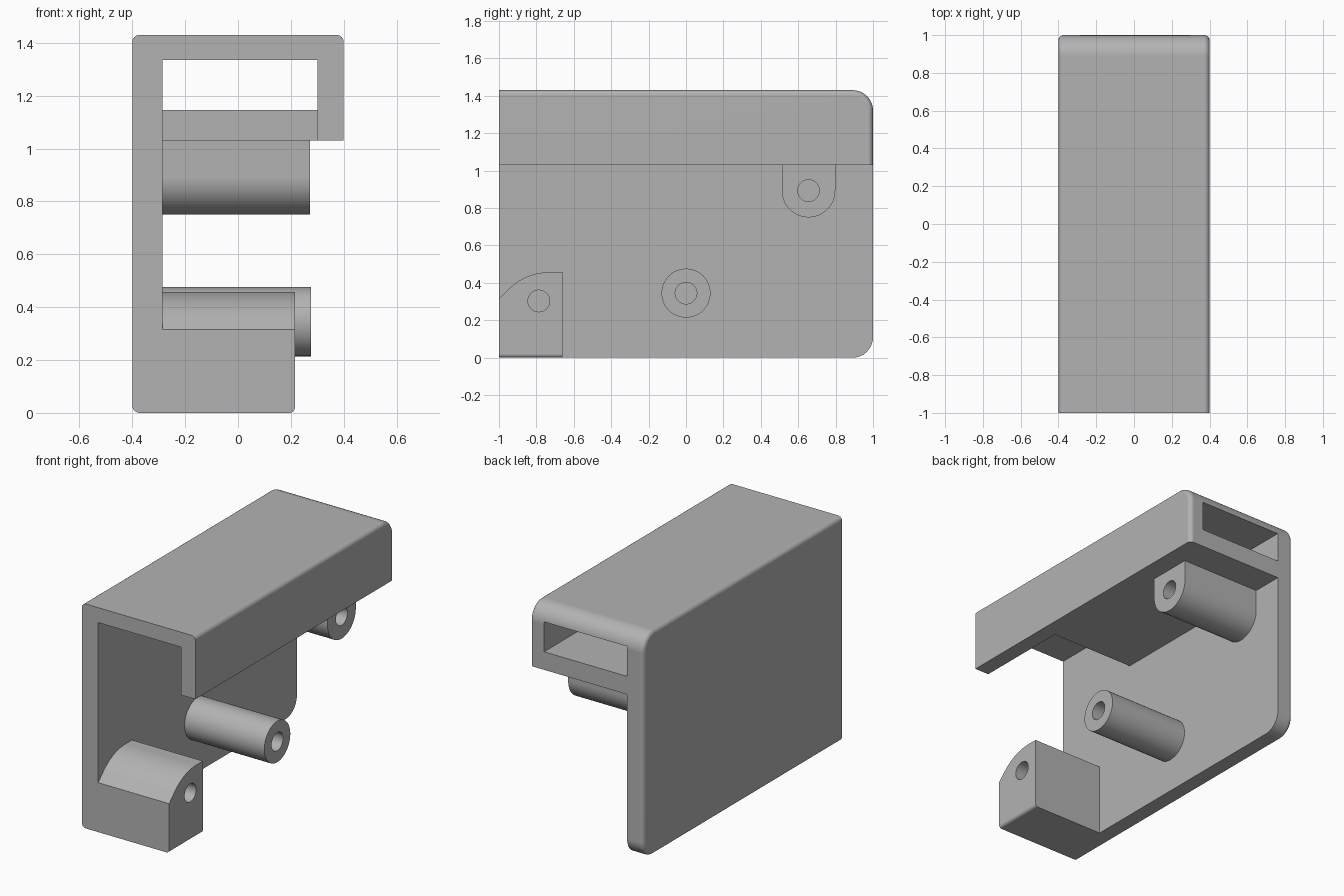
import bpy, bmesh, math

if "Cube" in bpy.data.objects:
    bpy.data.objects.remove(bpy.data.objects["Cube"], do_unlink=True)

grey = bpy.data.materials.new("plain grey")
grey.use_nodes = True
tone = (0.45, 0.45, 0.45, 1)
grey.diffuse_color = tone
grey.node_tree.nodes["Principled BSDF"].inputs["Base Color"].default_value = tone

WALL = -0.285   # inner face of the side wall
UNDER = 1.03    # underside of the shelf and lip


def arc(cy, cz, r, start, end, steps=16):
    """Points of an arc in the y-z plane, angles in degrees."""
    angles = [math.radians(start + (end - start) * i / steps) for i in range(steps + 1)]
    return [(cy + r * math.cos(a), cz + r * math.sin(a)) for a in angles]


def extrude(name, profile, x0, x1, round_edge=None, radius=0.028):
    """Extrude a y-z profile along x, rounding the edges picked by round_edge."""
    bm = bmesh.new()
    face = bm.faces.new([bm.verts.new((x0, y, z)) for y, z in profile])
    out = bmesh.ops.extrude_face_region(bm, geom=[face])
    for v in out["geom"]:
        if isinstance(v, bmesh.types.BMVert):
            v.co.x = x1
    bmesh.ops.recalc_face_normals(bm, faces=bm.faces)
    if round_edge:
        edges = [e for e in bm.edges if round_edge(*e.verts)]
        bmesh.ops.bevel(bm, geom=edges, offset=radius, segments=6, profile=0.5,
                        affect='EDGES', clamp_overlap=True)
    mesh = bpy.data.meshes.new(name)
    bm.to_mesh(mesh)
    bm.free()
    mesh.materials.append(grey)
    obj = bpy.data.objects.new(name, mesh)
    bpy.context.collection.objects.link(obj)
    return obj


def box(name, x0, x1, y0, y1, z0, z1):
    return extrude(name, [(y0, z0), (y1, z0), (y1, z1), (y0, z1)], x0, x1)


def activate(obj):
    bpy.ops.object.select_all(action='DESELECT')
    obj.select_set(True)
    bpy.context.view_layer.objects.active = obj


def cut(obj, cutter):
    activate(obj)
    mod = obj.modifiers.new("cut", 'BOOLEAN')
    mod.operation, mod.solver, mod.object = 'DIFFERENCE', 'EXACT', cutter
    bpy.ops.object.modifier_apply(modifier=mod.name)
    bpy.data.objects.remove(cutter, do_unlink=True)


def finish(obj):
    activate(obj)
    bpy.ops.object.shade_smooth_by_angle(angle=math.radians(30))
    mod = obj.modifiers.new("even shading", 'WEIGHTED_NORMAL')
    mod.keep_sharp = True


def drill(obj, y, z, tip):
    """Blind screw hole from the tip of a post."""
    cut(obj, extrude("hole", arc(y, z, 0.058, 0, 360, 32)[:-1], tip - 0.4, tip + 0.1))


# Housing: rounded block hollowed into a side wall, top, lip and shelf
def rim(a, b):
    same_side = abs(a.co.x - b.co.x) < 1e-4
    at_front = a.co.y < -0.99 and b.co.y < -0.99
    return same_side and not at_front


outline = [(-1, 0)] + arc(0.89, 0.11, 0.11, -90, 0) + arc(0.89, 1.32, 0.11, 0, 90) + [(-1, 1.43)]
housing = extrude("housing", outline, -0.4, 0.4, rim)
cut(housing, box("lower_space", WALL, 1, -2, 2, -1, UNDER))
cut(housing, box("slot", WALL, 0.3, -2, 2, 1.145, 1.335))
cut(housing, box("front_opening", WALL, 0.3, -2, -0.38, 0.9, 1.335))
finish(housing)

# Rear post hanging from the shelf
rear = extrude("rear_post", [(0.798, UNDER + 0.02)] + arc(0.655, 0.893, 0.143, 0, -180, 32)
               + [(0.512, UNDER + 0.02)], WALL - 0.02, 0.272)
drill(rear, 0.655, 0.893, 0.272)
finish(rear)

# Round middle post
middle = extrude("middle_post", arc(0, 0.345, 0.131, 0, 360, 48)[:-1], WALL - 0.02, 0.277)
drill(middle, 0, 0.345, 0.277)
finish(middle)


# Front foot with a curved top and softened outer bottom edge
def foot_edge(a, b):
    return all(v.co.x > 0 and v.co.z < 0.01 for v in (a, b))


foot = extrude("front_foot", [(-1, 0), (-0.66, 0), (-0.66, 0.457)]
               + arc(-0.73, 0.148, 0.309, 90, 135) + [(-1, 0.315)],
               WALL, 0.215, foot_edge, 0.02)
drill(foot, -0.787, 0.303, 0.215)
finish(foot)
